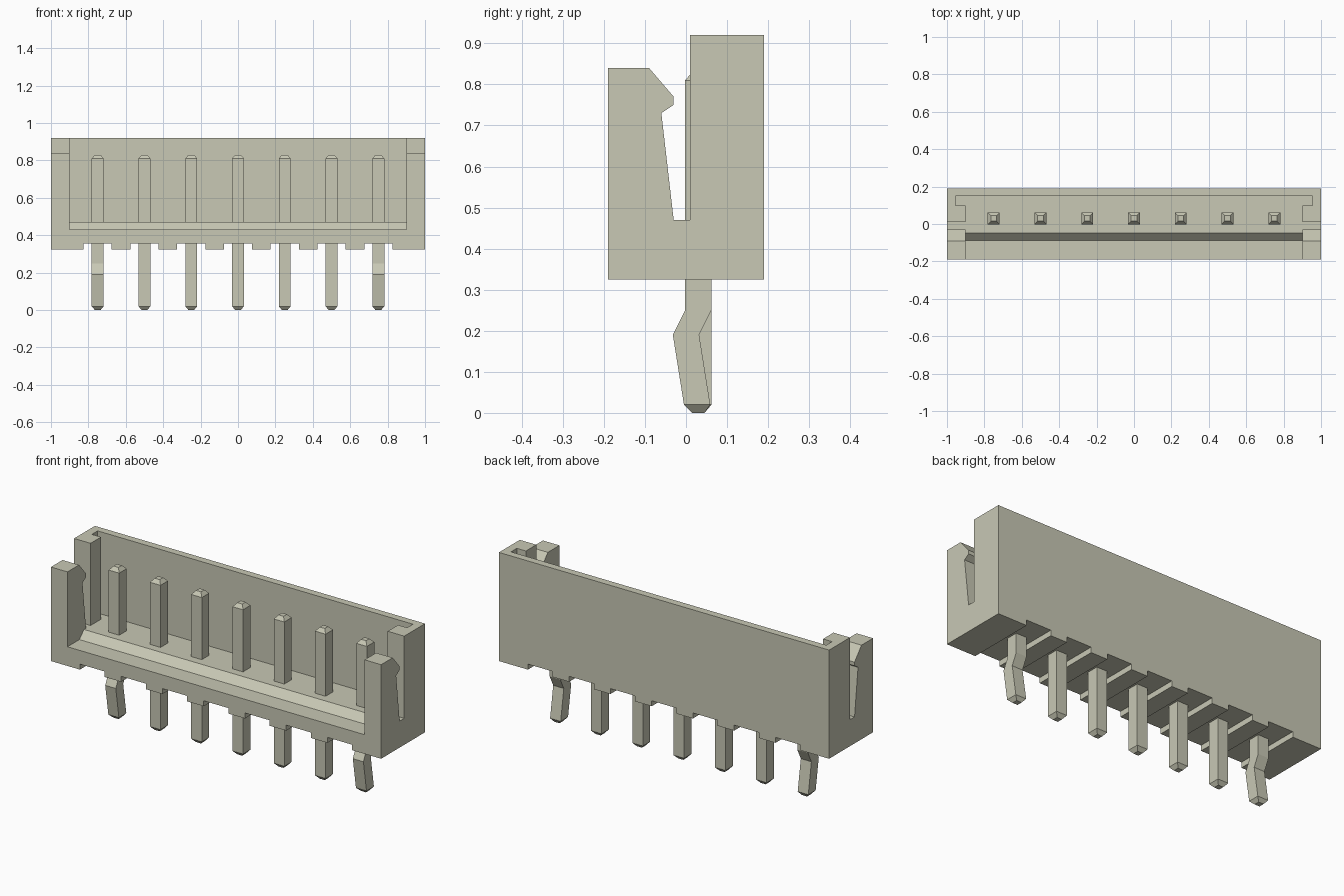
import bpy
import bmesh

cube = bpy.data.objects.get("Cube")
if cube:
    bpy.data.objects.remove(cube, do_unlink=True)

mat = bpy.data.materials.new("warm grey plastic")
mat.use_nodes = True
colour = (0.58, 0.58, 0.46, 1)
mat.diffuse_color = colour
mat.node_tree.nodes["Principled BSDF"].inputs["Base Color"].default_value = colour


def loft(name, rings):
    """Join matching closed rings into a capped solid."""
    bm = bmesh.new()
    loops = [[bm.verts.new(p) for p in ring] for ring in rings]
    n = len(loops[0])
    for a, b in zip(loops, loops[1:]):
        for i in range(n):
            j = (i + 1) % n
            bm.faces.new((a[i], a[j], b[j], b[i]))
    bm.faces.new(loops[0][::-1])
    bm.faces.new(loops[-1])
    bmesh.ops.recalc_face_normals(bm, faces=bm.faces)
    mesh = bpy.data.meshes.new(name)
    bm.to_mesh(mesh)
    bm.free()
    mesh.materials.append(mat)
    obj = bpy.data.objects.new(name, mesh)
    bpy.context.collection.objects.link(obj)
    return obj


def prism(name, profile, x0, x1):
    """Extrude a (y, z) profile along x."""
    return loft(name, [[(x, y, z) for y, z in profile] for x in (x0, x1)])


def rect(y0, y1, z0, z1):
    return [(y0, z0), (y1, z0), (y1, z1), (y0, z1)]


def cut(target, cutter):
    cutter.hide_render = True
    mod = target.modifiers.new("cut", "BOOLEAN")
    mod.operation = "DIFFERENCE"
    mod.solver = "EXACT"
    mod.object = cutter
    bpy.context.view_layer.objects.active = target
    bpy.ops.object.modifier_apply(modifier=mod.name)
    bpy.data.objects.remove(cutter, do_unlink=True)


# Housing: end outline with latch slot, run along the full length
FLOOR, LEDGE, BASE, TOP = 0.47, 0.43, 0.325, 0.92
outline = [(-0.19, BASE), (0.19, BASE), (0.19, TOP), (0.01, TOP), (0.01, FLOOR),
           (-0.03, FLOOR), (-0.06, 0.73), (-0.03, 0.75), (-0.03, 0.77),
           (-0.09, 0.84), (-0.19, 0.84)]
housing = prism("housing", outline, -1, 1)

# Open front cavity with sloped floor edge
cavity = [(-0.3, LEDGE), (-0.087, LEDGE), (-0.047, FLOOR), (0.15, FLOOR),
          (0.15, 1.1), (-0.3, 1.1)]
cut(housing, prism("cavity_cutter", cavity, -0.9, 0.9))

# Grooves behind the end lips
for x0, x1 in ((-0.955, -0.85), (0.85, 0.955)):
    cut(housing, prism("groove_cutter", rect(0.1, 0.15, FLOOR, 1.1), x0, x1))

# Pins and the relief channels under them
HALF, TIP = 0.032, 0.015
for i in range(7):
    x = (i - 3) * 0.25
    cut(housing, prism("channel_cutter", rect(-0.3, 0.3, 0.2, 0.355), x - 0.075, x + 0.075))

    # Each section: height, centre y, half width; outer pins are kinked
    sections = [(0, 0.03, TIP), (0.02, 0.03, HALF)]
    if i in (0, 6):
        sections = [(0, 0.03, TIP), (0.02, 0.027, HALF), (0.19, 0, HALF), (0.25, 0.03, HALF)]
    sections += [(0.81, 0.03, HALF), (0.83, 0.03, TIP)]
    rings = [[(x + sx * h, y + sy * h, z) for sx, sy in ((-1, -1), (1, -1), (1, 1), (-1, 1))]
             for z, y, h in sections]
    loft(f"pin_{i + 1}", rings)
